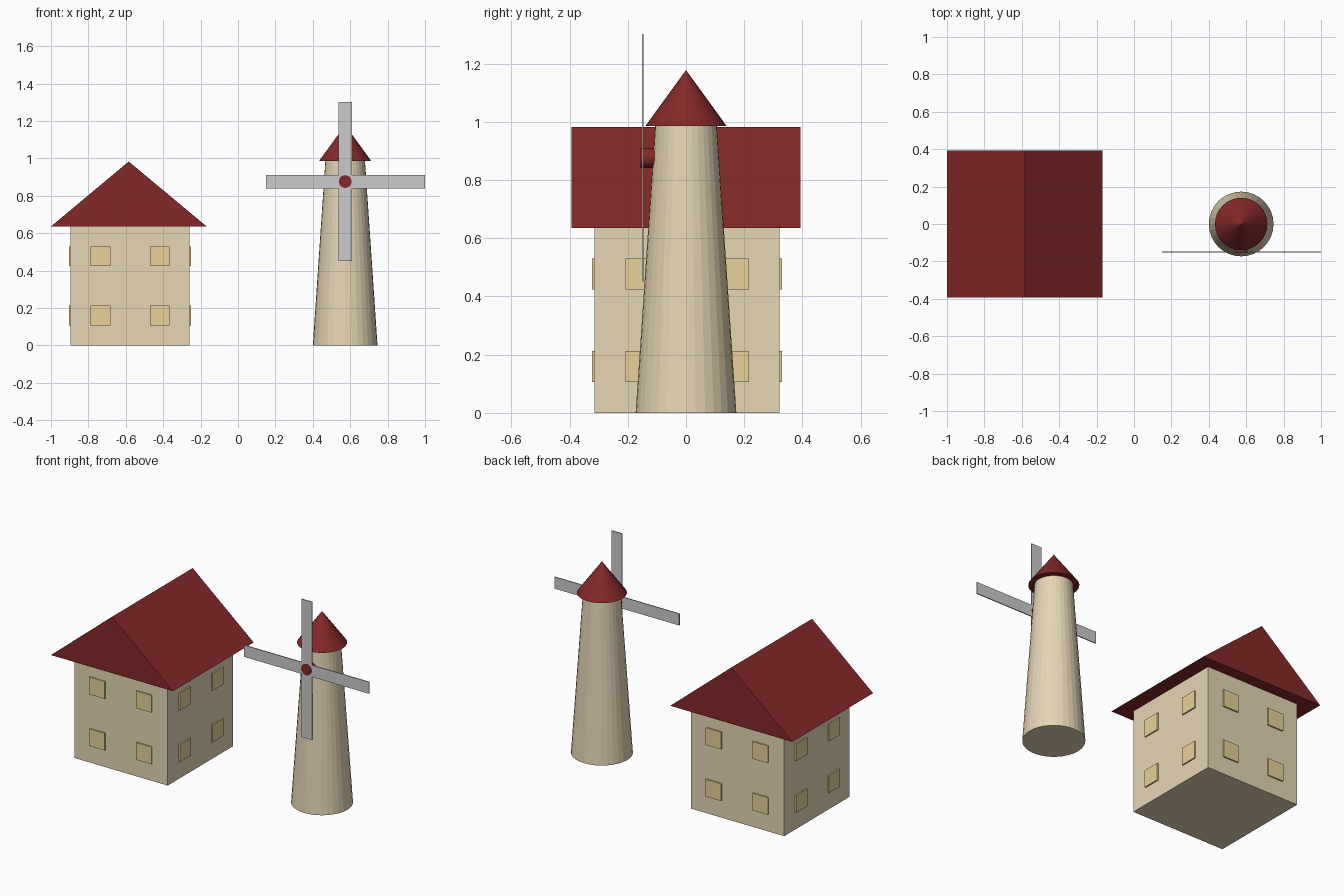
import bpy, bmesh
from math import radians
from mathutils import Matrix, Vector

if "Cube" in bpy.data.objects:
    bpy.data.objects.remove(bpy.data.objects["Cube"])


def material(name, rgb):
    m = bpy.data.materials.new(name)
    m.diffuse_color = (*rgb, 1)
    m.use_nodes = True
    m.node_tree.nodes["Principled BSDF"].inputs["Base Color"].default_value = m.diffuse_color
    return m


WALL = material("plaster", (0.79, 0.67, 0.46))
ROOF = material("roof_red", (0.23, 0.021, 0.021))
GLASS = material("window_yellow", (0.81, 0.64, 0.32))


def finish(name, bm, mat=None):
    bmesh.ops.recalc_face_normals(bm, faces=bm.faces)
    me = bpy.data.meshes.new(name)
    bm.to_mesh(me)
    bm.free()
    if mat:
        me.materials.append(mat)
    ob = bpy.data.objects.new(name, me)
    bpy.context.collection.objects.link(ob)
    return ob


def box(name, centre, size, mat=None):
    bm = bmesh.new()
    bmesh.ops.create_cube(bm, size=1, matrix=Matrix.Translation(centre) @ Matrix.Diagonal((*size, 1)))
    return finish(name, bm, mat)


def cone(name, centre, r1, r2, depth, mat, sides=32, rot=Matrix()):
    bm = bmesh.new()
    bmesh.ops.create_cone(bm, cap_ends=True, segments=sides, radius1=r1, radius2=r2,
                          depth=depth, matrix=Matrix.Translation(centre) @ rot)
    bmesh.ops.remove_doubles(bm, verts=bm.verts, dist=1e-5)
    return finish(name, bm, mat)


# House body: a cube six window-widths wide
S = 0.636
U = S / 6
HX, HY = -0.577, 0.004
box("house_walls", (HX, HY, S / 2), (S, S, S), WALL)

# Windows: a 2 x 2 grid on each of the four walls
for side, face in enumerate(("front", "right", "back", "left")):
    turn = Matrix.Rotation(radians(90 * side), 3, 'Z')
    for row, z in enumerate((1.5 * U, 4.5 * U)):
        for col, x in enumerate((-1.5 * U, 1.5 * U)):
            c = turn @ Vector((x, -S / 2, z)) + Vector((HX, HY, 0))
            size = (U, 0.017, U) if side % 2 == 0 else (0.017, U, U)
            box(f"window_{face}_{row}_{col}", c, size, GLASS)

# Gable roof: triangle profile extruded front to back
bm = bmesh.new()
tri = bm.faces.new([bm.verts.new((x, -0.393, z))
                    for x, z in ((-1.0, S), (-0.168, S), (-0.584, 0.983))])
ext = bmesh.ops.extrude_face_region(bm, geom=[tri], use_keep_orig=True)
bmesh.ops.translate(bm, vec=(0, 0.786, 0),
                    verts=[v for v in ext["geom"] if isinstance(v, bmesh.types.BMVert)])
finish("house_roof", bm, ROOF)

# Mill tower and its conical cap
MX, TOP = 0.573, 0.985
cone("mill_tower", (MX, 0, TOP / 2), 0.173, 0.106, TOP, WALL)
cone("mill_cap", (MX, 0, TOP + 0.0965), 0.14, 0, 0.193, ROOF)

# Sails: four thin arms merged into one flat cross
SZ, SY, R, W, T = 0.876, -0.149, 0.425, 0.036, 0.006
outline = []
for i in range(4):
    turn = Matrix.Rotation(radians(90 * i), 3, 'Y')
    outline += [turn @ Vector(p) for p in ((R, 0, W), (R, 0, -W), (W, 0, -W))]
bm = bmesh.new()
cross = bm.faces.new([bm.verts.new(p + Vector((MX + 0.001, SY - T / 2, SZ))) for p in outline])
ext = bmesh.ops.extrude_face_region(bm, geom=[cross], use_keep_orig=True)
bmesh.ops.translate(bm, vec=(0, T, 0),
                    verts=[v for v in ext["geom"] if isinstance(v, bmesh.types.BMVert)])
finish("sails", bm)

# Hub joining sails to tower
cone("sail_hub", (MX, -0.126, SZ), 0.034, 0.034, 0.06, ROOF, 24, Matrix.Rotation(radians(90), 4, 'X'))
